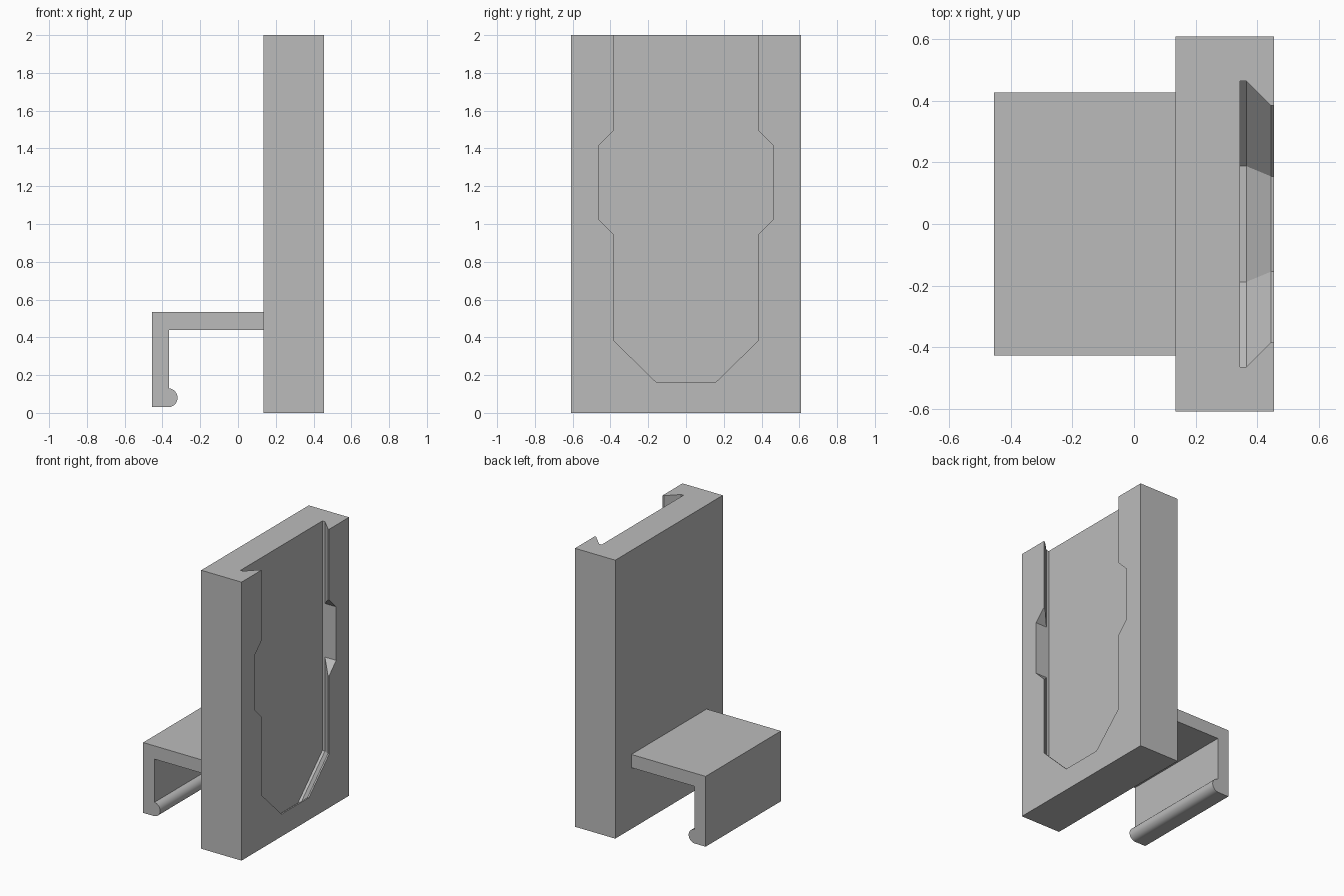
import bpy, bmesh, math

if "Cube" in bpy.data.objects:
    bpy.data.objects.remove(bpy.data.objects["Cube"])

grey = bpy.data.materials.new("light_grey")
grey.diffuse_color = (0.5, 0.5, 0.5, 1)
grey.use_nodes = True
grey.node_tree.nodes["Principled BSDF"].inputs["Base Color"].default_value = grey.diffuse_color


def loft(name, rings):
    """Solid skinned through matching closed rings of points."""
    bm = bmesh.new()
    loops = [[bm.verts.new(p) for p in ring] for ring in rings]
    n = len(loops[0])
    for a, b in zip(loops, loops[1:]):
        for i in range(n):
            j = (i + 1) % n
            bm.faces.new((a[i], a[j], b[j], b[i]))
    bm.faces.new(loops[0])
    bm.faces.new(loops[-1])
    bmesh.ops.recalc_face_normals(bm, faces=bm.faces)
    mesh = bpy.data.meshes.new(name)
    bm.to_mesh(mesh)
    bm.free()
    mesh.materials.append(grey)
    ob = bpy.data.objects.new(name, mesh)
    bpy.context.collection.objects.link(ob)
    return ob


def cut(target, cutter):
    mod = target.modifiers.new(cutter.name, 'BOOLEAN')
    mod.operation = 'DIFFERENCE'
    mod.solver = 'EXACT'
    mod.object = cutter
    bpy.context.view_layer.objects.active = target
    bpy.ops.object.modifier_apply(modifier=mod.name)
    bpy.data.objects.remove(cutter)


# Back plate
plate = [(-0.61, 0), (0.61, 0), (0.61, 2), (-0.61, 2)]
back_plate = loft("back_plate", [[(x, y, z) for y, z in plate] for x in (0.135, 0.455)])


# Dovetail slot, open at the top and wider inside than at the face
def slot_ring(x, d):
    k = d * math.tan(math.radians(22.5))
    half = [(0.385 + d, 2.1), (0.385 + d, 0.385 - k), (0.155 + k, 0.16 - d)]
    pts = half + [(-y, z) for y, z in reversed(half)]
    return [(x, y, z) for y, z in pts]


cut(back_plate, loft("slot_cutter", [slot_ring(0.345, 0.08), slot_ring(0.365, 0.08),
                                     slot_ring(0.445, 0), slot_ring(0.5, 0)]))

# Octagonal entry opening half-way up the slot
radius = 0.4645 / math.cos(math.radians(22.5))
octagon = [(radius * math.cos(math.radians(22.5 + 45 * i)),
            1.22 + radius * math.sin(math.radians(22.5 + 45 * i))) for i in range(8)]
cut(back_plate, loft("entry_cutter", [[(x, y, z) for y, z in octagon] for x in (0.355, 0.5)]))

# Hook: shelf, hanging leg and rounded bead at its lower tip
bead = [(-0.37 + 0.05 * math.cos(a), 0.08 + 0.05 * math.sin(a))
        for a in (math.radians(-90 + 174 * i / 16) for i in range(17))]
hook_profile = [(-0.455, 0.535), (-0.455, 0.03)] + bead + [
    (-0.365, 0.44), (0.135, 0.44), (0.135, 0.535)]
hook = loft("hook", [[(x, y, z) for x, z in hook_profile] for y in (-0.427, 0.427)])

# Smooth only the bead
bpy.ops.object.select_all(action='DESELECT')
hook.select_set(True)
bpy.context.view_layer.objects.active = hook
bpy.ops.object.shade_smooth_by_angle(angle=math.radians(30))
